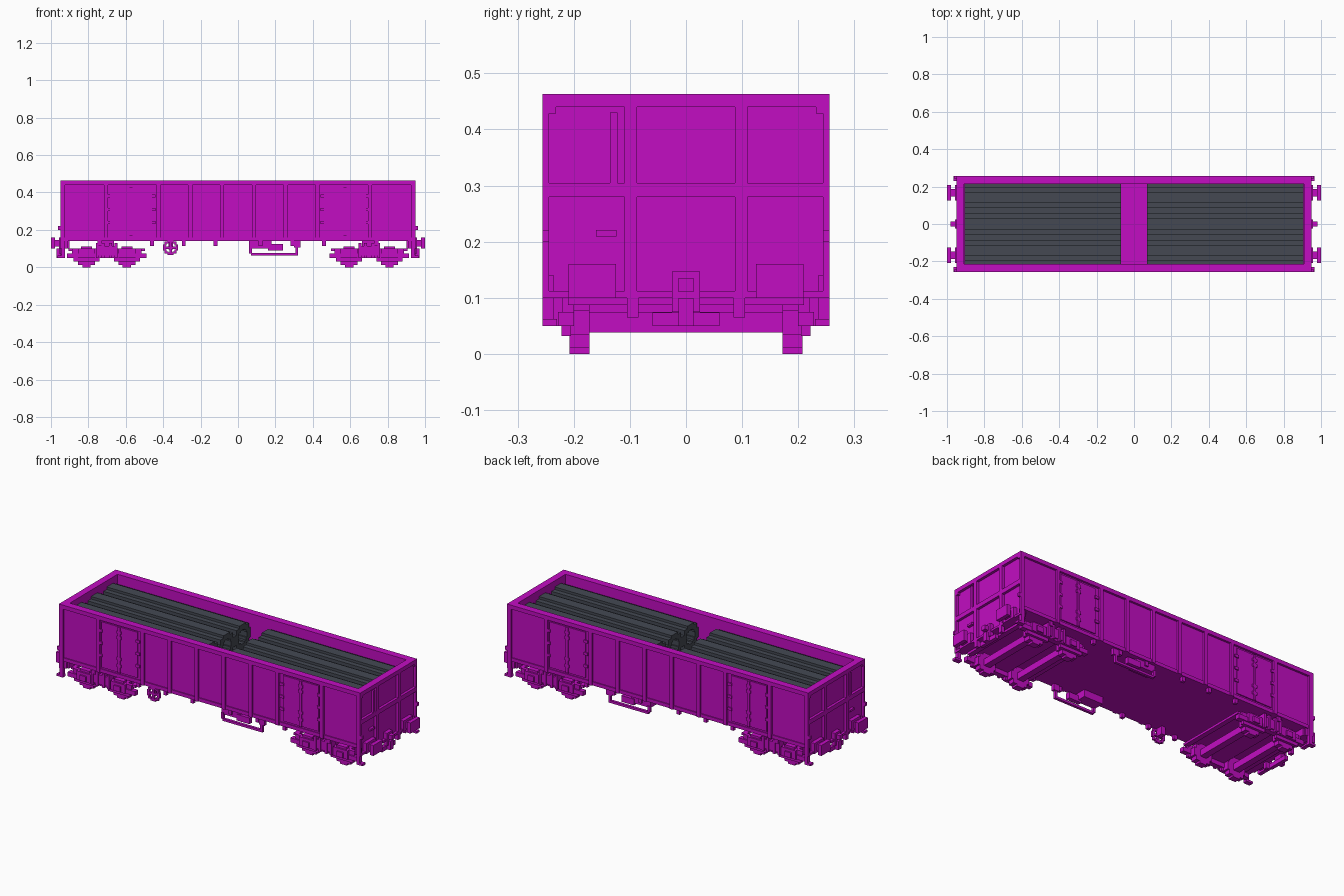
import bpy
import bmesh
from mathutils import Matrix, Vector

default_cube = bpy.data.objects.get("Cube")
if default_cube:
    bpy.data.objects.remove(default_cube)


def make_material(name, colour):
    material = bpy.data.materials.new(name)
    material.use_nodes = True
    material.diffuse_color = (*colour, 1)
    shader = material.node_tree.nodes["Principled BSDF"]
    shader.inputs["Base Color"].default_value = (*colour, 1)
    return material


magenta = make_material("magenta_paint", (.54, .004, .54))
slate = make_material("dark_slate", (.058, .066, .086))


def finish(name, bm, material):
    bmesh.ops.recalc_face_normals(bm, faces=bm.faces)
    mesh = bpy.data.meshes.new(name)
    bm.to_mesh(mesh)
    bm.free()
    mesh.materials.append(material)
    bpy.context.collection.objects.link(bpy.data.objects.new(name, mesh))


def box(name, x, y, z, mirror="", material=magenta):
    """Block between limits, with copies mirrored across x and/or y."""
    bm = bmesh.new()
    size = Vector(b - a for a, b in (x, y, z))
    middle = Vector((a + b) / 2 for a, b in (x, y, z))
    for sx in ((1, -1) if "x" in mirror else (1,)):
        for sy in ((1, -1) if "y" in mirror else (1,)):
            place = Matrix.Translation((middle.x * sx, middle.y * sy, middle.z))
            bmesh.ops.create_cube(bm, size=1, matrix=place @ Matrix.Diagonal((*size, 1)))
    finish(name, bm, material)


def around(centre, half):
    return (centre - half, centre + half)


def stepped_disc(name, axis, centre, radius, span, hole=0, material=magenta):
    """Blocky round prism along the x or y axis, optionally hollow."""
    corner = [(1, .4), (.8, .4), (.8, .8), (.4, .8), (.4, 1)]
    outline = []
    for turn in range(4):
        outline += corner
        corner = [(-v, u) for u, v in corner]
    bm = bmesh.new()

    def loop(scale, depth):
        verts = []
        for u, v in outline:
            across = centre[0] + u * radius * scale
            up = centre[1] + v * radius * scale
            point = (depth, across, up) if axis == "x" else (across, depth, up)
            verts.append(bm.verts.new(point))
        return verts

    def bridge(first, second):
        for i in range(len(first)):
            bm.faces.new((first[i - 1], first[i], second[i], second[i - 1]))

    outer = [loop(1, depth) for depth in span]
    bridge(*outer)
    if hole:
        inner = [loop(hole, depth) for depth in span]
        bridge(*inner)
        for big, small in zip(outer, inner):
            bridge(big, small)
    else:
        for ring in outer:
            bm.faces.new(ring)
    finish(name, bm, material)


# Main dimensions
length, width, top, sill = .95, .256, .463, .14
skin_x, skin_y = .935, .244
inner_x, inner_y = .91, .215
rim_z = (.44, top)

# Open body
box("floor", (-skin_x, skin_x), (-skin_y, skin_y), (sill, .165))
box("side_wall", (-skin_x, skin_x), (inner_y, skin_y), (sill, top), "y")
box("end_wall", (inner_x, skin_x), (-skin_y, skin_y), (.1, top), "x")
box("side_rim", (-length, length), (inner_y, width), rim_z, "y")
box("end_rim", (inner_x, length), (-width, width), rim_z, "x")
box("corner_post", (.925, length), (skin_y, width), (sill, top), "xy")
box("corner_end_post", (skin_x, length), (skin_y, width), (.1, top), "xy")
box("side_sill", (-length, length), (skin_y, .25), (sill, .16), "y")

# Side ribs with their feet
for rib in (.085, .255, .425, .705):
    box("side_rib", around(rib, .011), (skin_y, width), (sill, top), "xy")
    box("rib_foot", around(rib + .035, .01), (.225, skin_y), (.115, sill), "xy")

# Side doors with hinges and latches
door = .572
box("door_leaf", around(door, .112), (skin_y, .25), (.17, .43), "xy")
box("door_seam", around(door, .007), (.25, width), (.17, .43), "xy")
for height in (.21, .25, .37, .4):
    box("door_latch", around(door, .014), (.25, width), around(height, .008), "xy")
for edge in (-1, 1):
    for height in (.24, .31, .38):
        box("door_hinge", around(door + edge * .118, .012), (.25, width), around(height, .008), "xy")

# End wall framing
box("end_cross_rib", (skin_x, length), (-width, width), (.28, .305), "x")
box("end_upright", (skin_x, length), (.087, .11), (.11, top), "xy")
box("end_sill", (skin_x, length), (-width, width), (.1, .112), "x")
box("end_grab_bar", (skin_x, length), (-.135, -.122), (.305, .43), "x")
box("end_label_plate", (skin_x, length), (-.16, -.124), (.209, .221), "x")
box("rim_bracket", (skin_x, length), (.232, skin_y), (.428, .44), "xy")
box("post_bracket", (length, .962), (.244, width), (.2, .22), "xy")
box("headstock", (.9, .93), (-.235, .235), (.1, sill), "x")

# Buffers, couplings and steps
buffer_y = .167
box("buffer_base", (skin_x, .957), around(buffer_y, .042), (.1, .16), "xy")
box("buffer_stem", (.95, .98), around(buffer_y, .02), (.11, .147), "xy")
box("buffer_head", (.978, 1), around(buffer_y, .042), (.1, .16), "xy")
box("coupling_plate", (skin_x, .957), (-.025, .025), (.075, .147), "x")
box("coupling_hook", (.95, .98), (-.013, .013), (.11, .135), "x")
box("coupling_link", (.95, .97), (-.013, .013), (.05, .1), "x")
box("coupling_cross_bar", (.93, .95), (-.06, .06), (.05, .074), "x")
box("brake_hose", (.93, .95), (.085, .105), (.065, .1), "xy")
box("step_hanger", (.925, .945), (.235, width), (.06, sill), "xy")
box("step_tread", (.925, .965), (.23, width), (.05, .062), "xy")

# Four wheel bogies
for side in (-1, 1):
    middle = side * .702
    wheelbase = .108
    for axle in (middle - wheelbase, middle + wheelbase):
        box("axle", around(axle, .019), (-.2, .2), (.038, .075))
        box("axle_box", around(axle, .045), (.205, .235), (.05, .1), "y")
        box("axle_box_base", around(axle, .07), (.205, .222), (.032, .062), "y")
        box("axle_box_cap", around(axle, .02), (.235, .243), (.055, .085), "y")
        box("axle_box_top", around(axle, .03), (.2, .225), (.1, .112), "y")
        for face in (-.19, .19):
            stepped_disc("wheel", "y", (axle, .056), .056, around(face, .018))
    box("bogie_side_frame", around(middle, .212), (.2, .228), (.05, .075), "y")
    box("bogie_upper_frame", around(middle, .185), (.2, .22), (.075, .1), "y")
    box("bogie_spring_beam", around(middle, .05), (.205, .235), (.062, .115), "y")
    for post in (-.05, -.02, .02, .05):
        box("bogie_spring", around(middle + post, .007), (.2, .24), (.05, .13), "y")
    box("bogie_bolster", around(middle, .05), (-.2, .2), (.075, .115))
    box("bogie_pivot", around(middle, .04), (-.08, .08), (.11, sill))
    for end in (-1, 1):
        box("bogie_end_bar", around(middle + end * .19, .014), (-.21, .21), (.087, .1))

# Brake gear hung below the sides
box("brake_chest", (.06, .18), (.17, .235), (.1, sill), "y")
box("brake_lever", (.16, .24), (.215, .24), (.09, .125), "y")
box("brake_frame_bar", (.07, .32), (.225, .24), (.064, .077), "y")
box("brake_frame_end", (.308, .322), (.225, .24), (.064, .12), "y")
box("brake_frame_hook", (.3, .335), (.22, .24), (.105, sill), "y")
box("brake_frame_start", (.06, .075), (.225, .24), (.075, .11), "y")
wheel_x, wheel_z = -.36, .105
stepped_disc("hand_wheel", "y", (wheel_x, wheel_z), .04, (-.25, -.238), .68)
box("hand_wheel_spoke", around(wheel_x, .006), (-.25, -.238), around(wheel_z, .03))
box("hand_wheel_bar", around(wheel_x, .03), (-.25, -.238), around(wheel_z, .006))
box("hand_wheel_shaft", around(wheel_x, .012), (-.24, -.2), (.095, sill))

# Two stacked loads of hollow pipes
radius = .071
for span in ((-.907, -.07), (.07, .907)):
    for row in range(2):
        for column in (-1, 0, 1):
            centre = (column * radius * 2, .235 + row * radius * 1.75)
            stepped_disc("pipe", "x", centre, radius, span, .55, slate)
